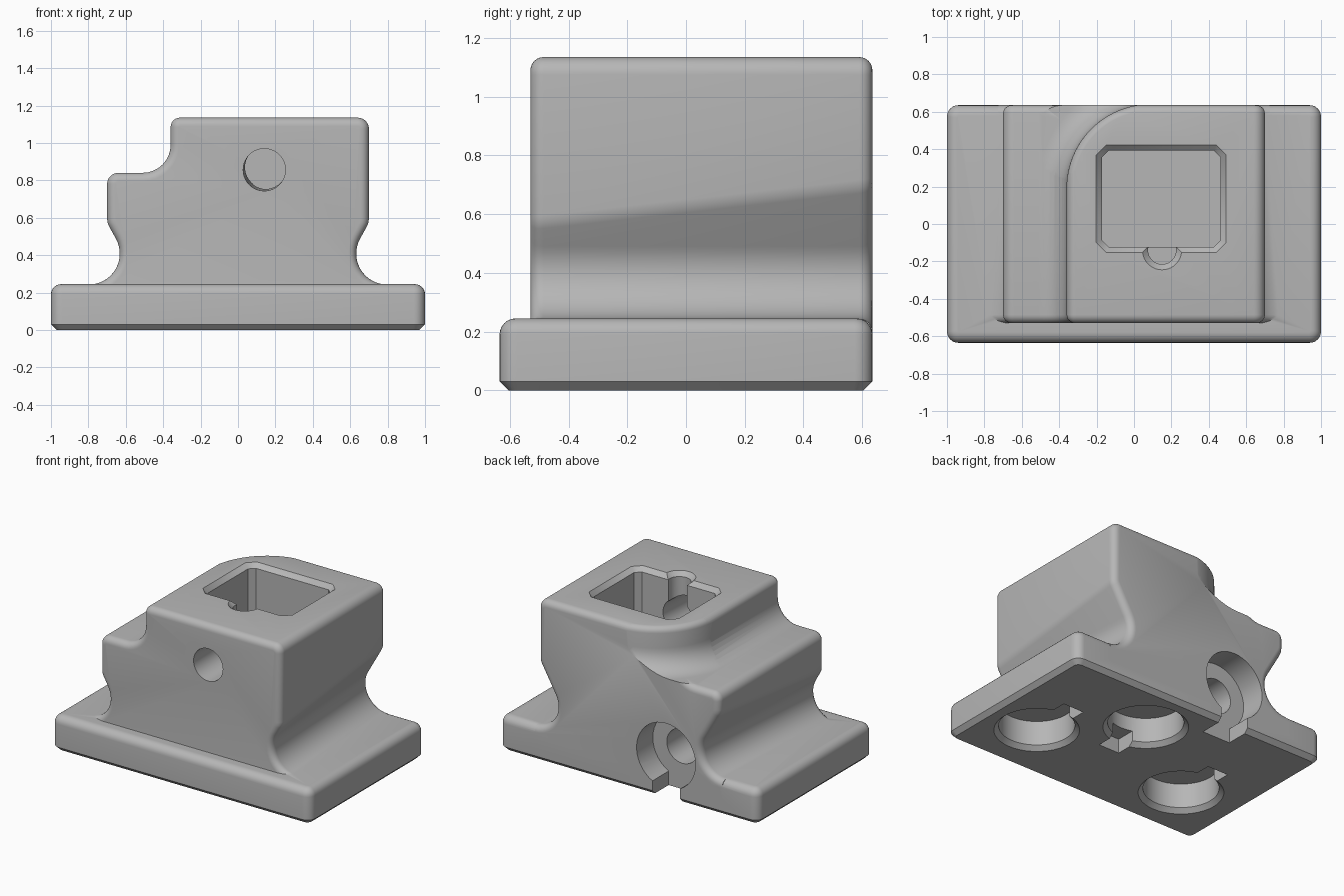
import bpy
from math import sin, cos, pi, radians
from mathutils import Vector

if "Cube" in bpy.data.objects:
    bpy.data.objects.remove(bpy.data.objects["Cube"])

grey = bpy.data.materials.new("light_grey")
grey.diffuse_color = (0.47, 0.47, 0.47, 1)
grey.use_nodes = True
grey.node_tree.nodes["Principled BSDF"].inputs["Base Color"].default_value = grey.diffuse_color


def loft(name, rings):
    """Closed solid through rings of equal point count."""
    n = len(rings[0])
    verts = [tuple(p) for r in rings for p in r]
    faces = [(k * n + i, k * n + (i + 1) % n, (k + 1) * n + (i + 1) % n, (k + 1) * n + i)
             for k in range(len(rings) - 1) for i in range(n)]
    faces += [tuple(range(n))[::-1], tuple(range(len(verts) - n, len(verts)))]
    me = bpy.data.meshes.new(name)
    me.from_pydata(verts, [], faces)
    ob = bpy.data.objects.new(name, me)
    bpy.context.collection.objects.link(ob)
    bpy.context.view_layer.objects.active = ob
    bpy.ops.object.select_all(action='DESELECT')
    ob.select_set(True)
    bpy.ops.object.mode_set(mode='EDIT')
    bpy.ops.mesh.select_all(action='SELECT')
    bpy.ops.mesh.normals_make_consistent(inside=False)
    bpy.ops.object.mode_set(mode='OBJECT')
    me.materials.append(grey)
    return ob


def arc(cx, cy, r, a0, a1, n=8):
    return [(cx + r * cos(radians(a0 + (a1 - a0) * i / n)),
             cy + r * sin(radians(a0 + (a1 - a0) * i / n))) for i in range(n + 1)]


def turned(name, start, end, stations, n=40):
    """Round solid on an axis; stations are (distance, radius)."""
    start, end = Vector(start), Vector(end)
    d = (end - start).normalized()
    u = d.orthogonal().normalized()
    v = d.cross(u)
    return loft(name, [[start + d * t + (u * cos(2 * pi * i / n) + v * sin(2 * pi * i / n)) * r
                        for i in range(n)] for t, r in stations])


def block(name, x0, x1, y0, y1, z0, z1):
    return loft(name, [[(x0, y0, z), (x1, y0, z), (x1, y1, z), (x0, y1, z)] for z in (z0, z1)])


def combine(target, tool, op):
    m = target.modifiers.new(op.lower(), 'BOOLEAN')
    m.operation, m.object, m.solver = op, tool, 'EXACT'
    bpy.context.view_layer.objects.active = target
    bpy.ops.object.modifier_apply(modifier=m.name)
    bpy.data.objects.remove(tool, do_unlink=True)


# Base plate: chamfered below, rounded above
def plate_ring(z, inset):
    r, x, y = 0.06 - inset * 0.9, 0.94 - inset * 0.1, 0.575 - inset * 0.1
    return [(px, py, z) for sx, sy, a in ((1, 1, 0), (-1, 1, 90), (-1, -1, 180), (1, -1, 270))
            for px, py in arc(sx * x, sy * y, r, a, a + 90, 6)]


E = 0.055
holder = loft("holder_body", [plate_ring(0, 0.03), plate_ring(0.03, 0)] +
              [plate_ring(0.245 - E + E * sin(pi * i / 12), E - E * cos(pi * i / 12))
               for i in range(7)])


# Upper body: waisted and stepped cross-section, waist deepens toward the back
def section(y, inset):
    w = 0.635 - 0.075 * (y + 0.53) / 1.165
    R, zf = 0.165, 0.4925 + (0.678 - w) / 0.577
    side = [(w + R, 0.1)] + arc(w + R, 0.408, R, 270, 150, 14)
    side += [(0.7 - 0.012, zf - 0.021), (0.7 - 0.003, zf), (0.7, zf + 0.024)]
    p = side + arc(0.64, 1.075, 0.06, 0, 90)
    p += arc(-0.31, 1.085, 0.05, 90, 180)
    p += arc(-0.51, 0.99, 0.15, 0, -90)
    p += arc(-0.64, 0.78, 0.06, 90, 180)
    p += [(-x, z) for x, z in reversed(side)]
    n, out = len(p), []
    for i in range(n):
        a, b, c = Vector(p[i - 1]), Vector(p[i]), Vector(p[(i + 1) % n])
        t1, t2 = (b - a).normalized(), (c - b).normalized()
        m = Vector((t1.y, -t1.x)) + Vector((t2.y, -t2.x))
        off = m * (2 / max(m.length_squared, 0.5)) * inset
        if i in (0, n - 1):
            off = Vector((0, 0))
        elif i in (1, n - 2):
            off = Vector((0, inset))
        q = b - off
        out.append((q.x, y, q.y))
    return out


F = 0.045
steps = [i * pi / 12 for i in range(7)]
upper = loft("upper", [section(-0.53 + F - F * cos(a), F - F * sin(a)) for a in steps] +
             [section(0.635 - F + F * sin(a), F - F * cos(a)) for a in steps])

# Rounded rear corner of the tower, with a concave foot onto the step
shape = [(-0.04, 1.3), (-0.04, 1.136)] + arc(-0.04, 1.095, 0.04, 90, 0, 5)[1:]
shape += arc(0.151, 0.992, 0.15, 180, 270) + [(0.7, 0.842), (0.7, 1.3)]
sweep = []
for i in range(25):
    a = radians(180 - 90 * i / 24)
    sweep.append([(0.09 + (0.451 + d) * cos(a), 0.19 + (0.451 + d) * sin(a), z) for d, z in shape])
combine(upper, loft("corner_cut", sweep), 'DIFFERENCE')
combine(holder, upper, 'UNION')


# Top pocket with chamfered mouth and corners
def pocket_ring(z, g):
    x0, x1, y0, y1, c = -0.172 - g, 0.462 + g, -0.122 - g, 0.392 + g, 0.035 + g * 0.6
    return [(x0 + c, y0, z), (x1 - c, y0, z), (x1, y0 + c, z), (x1, y1 - c, z),
            (x1 - c, y1, z), (x0 + c, y1, z), (x0, y1 - c, z), (x0, y0 + c, z)]


cutters = [
    loft("pocket", [pocket_ring(0.56, 0), pocket_ring(1.105, 0), pocket_ring(1.165, 0.06)]),
    # Notch in the pocket's front wall, and the front hole that meets it
    turned("notch", (0.15, -0.14, 0.7), (0.15, -0.14, 1.3),
           [(0, 0.075), (0.405, 0.075), (0.465, 0.135)]),
    turned("front_hole", (0.139, -0.6, 0.854), (0.152, -0.05, 0.872), [(0, 0.113), (0.55, 0.113)]),
    # Rear stepped hole with a slot open to the underside
    turned("rear_recess", (-0.29, 0.455, 0.3), (-0.29, 0.7, 0.3), [(0, 0.228), (0.25, 0.228)]),
    turned("rear_hole", (-0.29, 0.1, 0.3), (-0.29, 0.5, 0.3), [(0, 0.12), (0.4, 0.12)]),
    block("rear_slot", -0.4, -0.185, 0.455, 0.7, -0.1, 0.2),
]
# Three round underside pockets, each with a side slot
for x, y, s in ((0.63, -0.2, 1), (0.13, 0.27, -1), (-0.57, -0.22, 1)):
    cutters.append(turned("foot_pocket", (x, y, -0.03), (x, y, 1),
                          [(0, 0.3), (0.06, 0.24), (0.23, 0.24)]))
    ya, yb = sorted((y, y + s * 0.36))
    cutters.append(block("foot_slot", x - 0.08, x + 0.08, ya, yb, -0.1, 0.1))
for c in cutters:
    combine(holder, c, 'DIFFERENCE')

bpy.ops.object.select_all(action='DESELECT')
holder.select_set(True)
bpy.context.view_layer.objects.active = holder
bpy.ops.object.shade_smooth_by_angle(angle=radians(32))
